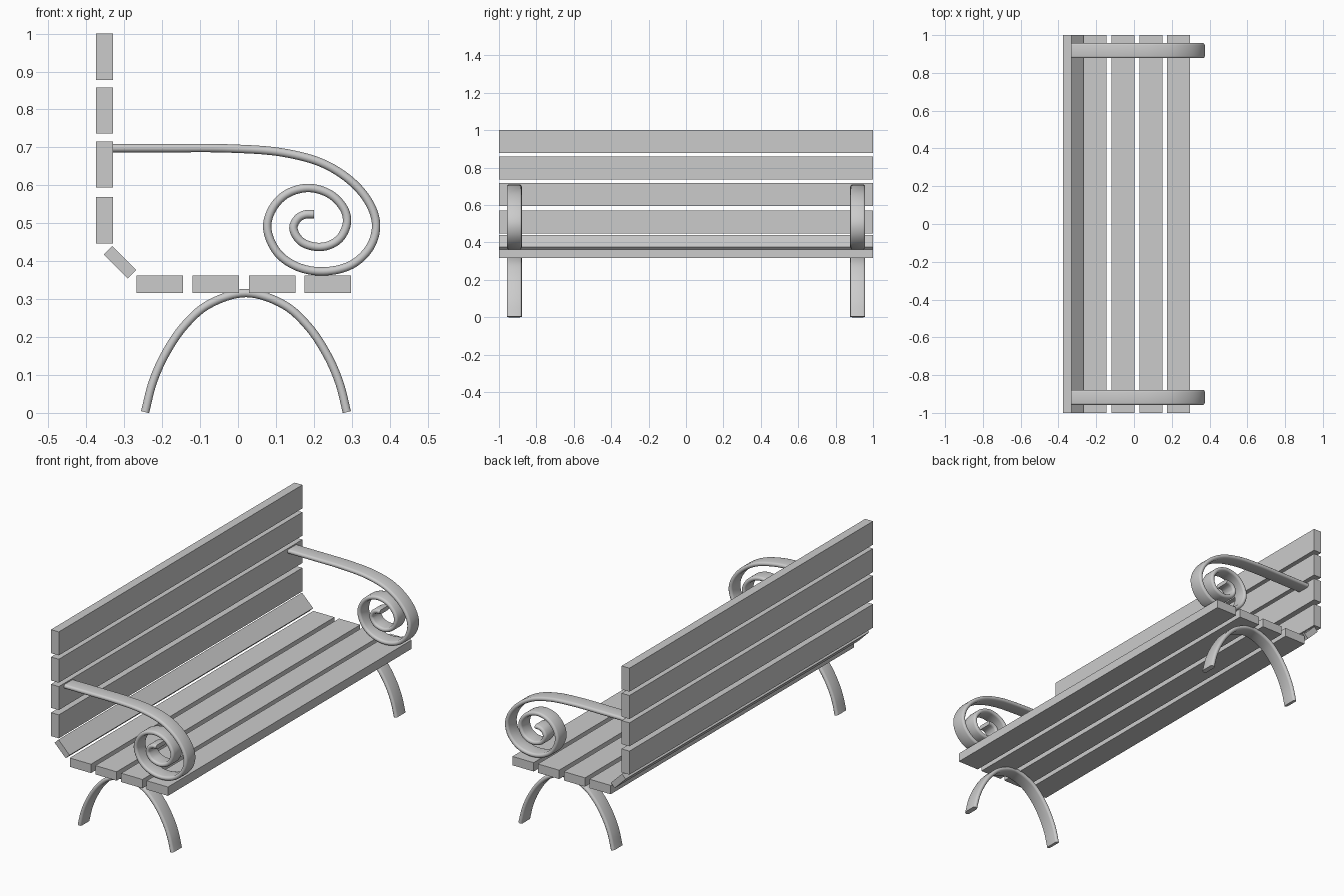
import bpy, bmesh, math
from mathutils import Vector, Matrix

if "Cube" in bpy.data.objects:
    bpy.data.objects.remove(bpy.data.objects["Cube"])

grey = bpy.data.materials.new("light grey")
grey.diffuse_color = (0.6, 0.6, 0.6, 1)
grey.use_nodes = True
grey.node_tree.nodes["Principled BSDF"].inputs["Base Color"].default_value = grey.diffuse_color


def finish(bm, name, smooth=False):
    bmesh.ops.recalc_face_normals(bm, faces=bm.faces)
    me = bpy.data.meshes.new(name)
    bm.to_mesh(me)
    bm.free()
    me.materials.append(grey)
    ob = bpy.data.objects.new(name, me)
    bpy.context.collection.objects.link(ob)
    if smooth:
        bpy.ops.object.select_all(action='DESELECT')
        ob.select_set(True)
        bpy.context.view_layer.objects.active = ob
        bpy.ops.object.shade_smooth_by_angle(angle=math.radians(40))
    return ob


def slat(name, x, z, sx, sz, tilt=0):
    bm = bmesh.new()
    bmesh.ops.create_cube(bm, size=1)
    bm.transform(Matrix.Translation((x, 0, z)) @ Matrix.Rotation(tilt, 4, 'Y')
                 @ Matrix.Diagonal((sx, 2, sz, 1)))
    finish(bm, name)


def spline(pts, steps):
    # centripetal-style smooth path through the points (Catmull-Rom)
    p = [Vector(q) for q in pts]
    p = [2 * p[0] - p[1]] + p + [2 * p[-1] - p[-2]]
    out = []
    for i in range(1, len(p) - 2):
        a, b, c, d = p[i - 1:i + 3]
        la, lb, lc = ((b - a).length ** .5, (c - b).length ** .5, (d - c).length ** .5)
        m1 = (c - b) + lb * ((b - a) / la - (c - a) / (la + lb))
        m2 = (c - b) + lb * ((d - c) / lc - (d - b) / (lb + lc))
        for k in range(steps):
            t = k / steps
            out.append((2*t**3 - 3*t*t + 1) * b + (t**3 - 2*t*t + t) * m1
                       + (3*t*t - 2*t**3) * c + (t**3 - t*t) * m2)
    return out + [p[-2]]


def band(name, pts, y, steps=8, width=0.08, thick=0.022):
    # flat bar with rounded edges swept along an x-z path
    r, n = thick / 2, 6
    prof = []
    for s in (0, 1):
        for k in range(n + 1):
            a = math.pi * (k / n + s) - math.pi / 2
            prof.append(((width / 2 - r) * (1 - 2 * s) + r * math.cos(a), r * math.sin(a)))
    path = spline(pts, steps)
    bm = bmesh.new()
    rings = []
    for i, q in enumerate(path):
        t = (path[min(i + 1, len(path) - 1)] - path[max(i - 1, 0)]).normalized()
        rings.append([bm.verts.new((q.x - t.y * v, y + u, q.y + t.x * v)) for u, v in prof])
    m = len(prof)
    for a, b in zip(rings, rings[1:]):
        for k in range(m):
            bm.faces.new((a[k], a[(k + 1) % m], b[(k + 1) % m], b[k]))
    bm.faces.new(rings[0])
    bm.faces.new(rings[-1])
    finish(bm, name, True)


# backrest and seat boards
for i, z in enumerate((0.939, 0.797, 0.655, 0.508)):
    slat(f"back_slat_{i + 1}", -0.3525, z, 0.045, 0.122)
for i, x in enumerate((-0.206, -0.0585, 0.09, 0.2365)):
    slat(f"seat_slat_{i + 1}", x, 0.339, 0.122, 0.046)
slat("corner_slat", -0.311, 0.397, 0.09, 0.031, math.radians(45))

# scroll armrest and arched leg centre lines
arm = [(-0.33, 0.698), (-0.18, 0.698), (-0.02, 0.697), (0.12, 0.686), (0.23, 0.655),
       (0.31, 0.600), (0.353, 0.540), (0.364, 0.490), (0.348, 0.437), (0.300, 0.391),
       (0.225, 0.373), (0.155, 0.386), (0.103, 0.424), (0.077, 0.487), (0.090, 0.537),
       (0.128, 0.577), (0.187, 0.593), (0.245, 0.575), (0.281, 0.535), (0.287, 0.500),
       (0.270, 0.462), (0.240, 0.442), (0.204, 0.438), (0.165, 0.453), (0.146, 0.487),
       (0.158, 0.513), (0.177, 0.523), (0.200, 0.524)]
half = [(0.266, 0.002), (0.246, 0.08), (0.214, 0.153), (0.164, 0.228), (0.100, 0.285)]
leg = ([(0.021 - x, z) for x, z in half] + [(0.021, 0.316)]
       + [(0.021 + x, z) for x, z in reversed(half)])
for side, y in (("front", -0.918), ("rear", 0.918)):
    band(f"{side}_scroll_armrest", arm, y)
    band(f"{side}_arched_leg", leg, y)
